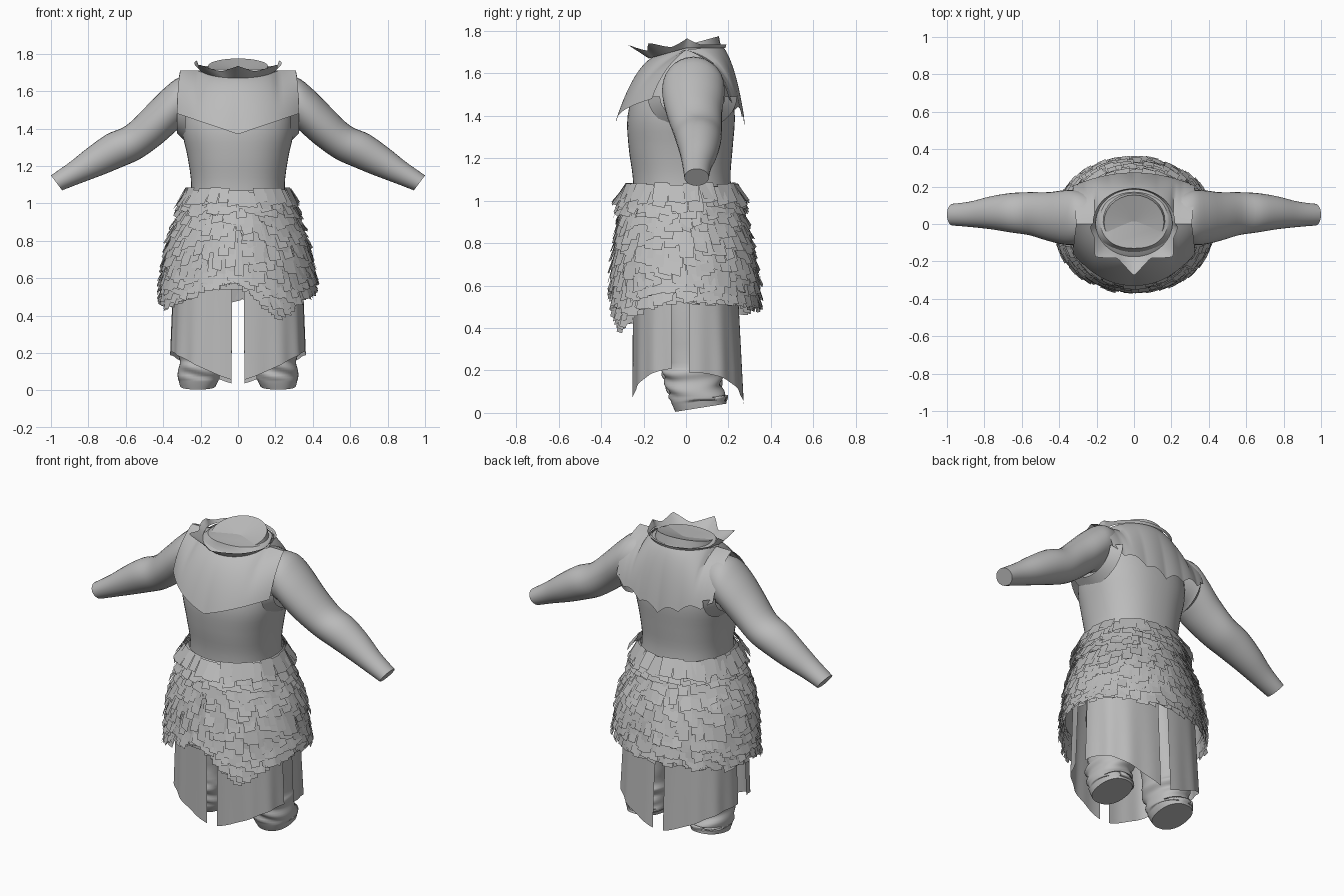
import bpy, bmesh, math, random
from mathutils import Vector

random.seed(4)
cube = bpy.data.objects.get("Cube")
if cube:
    bpy.data.objects.remove(cube)

grey = bpy.data.materials.new("plain grey")
grey.use_nodes = True
grey.diffuse_color = (0.5, 0.5, 0.5, 1)
grey.node_tree.nodes["Principled BSDF"].inputs["Base Color"].default_value = (0.5, 0.5, 0.5, 1)


def finish(name, bm, smooth=True, closed=False):
    if closed:
        bmesh.ops.recalc_face_normals(bm, faces=bm.faces)
    mesh = bpy.data.meshes.new(name)
    bm.to_mesh(mesh)
    bm.free()
    mesh.materials.append(grey)
    obj = bpy.data.objects.new(name, mesh)
    bpy.context.collection.objects.link(obj)
    if smooth:
        bpy.ops.object.select_all(action="DESELECT")
        obj.select_set(True)
        bpy.context.view_layer.objects.active = obj
        bpy.ops.object.shade_smooth_by_angle(angle=math.radians(40))
    return obj


def grid(name, rows, cols, point, wrap=False, caps=False):
    """Sheet or tube from point(u, v), with u across and v along, both 0 to 1."""
    bm = bmesh.new()
    count = cols if wrap else cols + 1
    verts = [[bm.verts.new(point(i / cols, j / rows)) for i in range(count)] for j in range(rows + 1)]
    for j in range(rows):
        for i in range(cols):
            k = (i + 1) % count
            bm.faces.new((verts[j][i], verts[j][k], verts[j + 1][k], verts[j + 1][i]))
    if caps:
        bm.faces.new(verts[0])
        bm.faces.new(verts[-1])
    return finish(name, bm, closed=caps)


def spline(keys, t):
    """Smooth interpolation through a list of equal-length tuples."""
    f = min(max(t, 0), 1) * (len(keys) - 1)
    i = min(int(f), len(keys) - 2)
    f -= i
    p = [keys[min(max(i + d, 0), len(keys) - 1)] for d in (-1, 0, 1, 2)]
    return [b + 0.5 * f * (c - a + f * (2 * a - 5 * b + 4 * c - d + f * (3 * (b - c) + d - a)))
            for a, b, c, d in zip(*p)]


def rounded(angle, power):
    """Unit superellipse point."""
    c, s = math.cos(angle), math.sin(angle)
    return (math.copysign(abs(c) ** (2 / power), c), math.copysign(abs(s) ** (2 / power), s))


def column(name, keys, rows=24, power=2.3, caps=True):
    """Upright tube; keys are (z, centre x, half width, front y, back y)."""
    def point(u, v):
        z, cx, w, front, back = spline(keys, v)
        c, s = rounded(u * math.tau, power)
        return (cx + w * c, (front + back) / 2 + (back - front) / 2 * s, z)
    return grid(name, rows, 48, point, True, caps)


# Torso
column("torso", [(0.95, 0, .26, -.25, .23), (1.1, 0, .25, -.25, .21), (1.25, 0, .27, -.27, .22),
                 (1.4, 0, .30, -.275, .23), (1.55, 0, .285, -.23, .21), (1.67, 0, .23, -.15, .18),
                 (1.72, 0, .18, -.13, .17)])


# Neck stump with a sunken fan top
def neck(u, v):
    c, s = math.cos(u * math.tau), math.sin(u * math.tau)
    x, y, rim = .16 * c, .01 + .145 * s, 1.735 + .04 * s
    if v < 0.4:
        return (x * 1.15, y * 1.15, 1.66)
    return (x, y, rim) if v < 0.9 else (x * .01, y * .01, 1.715)


grid("neck", 2, 28, neck, True)


# Mantle: front and back sheets hanging from the shoulder line
def mantle(side):
    def point(u, v):
        x = (u * 2 - 1) * .325
        e = abs(x) / .325
        opening = math.sqrt(max(0, 1 - (x / .215) ** 2))
        if side < 0:
            top = Vector((x * .95, -.15 * opening, 1.71 - .03 * opening))
            hem = Vector((x, -.33 + .17 * e ** 2.2, 1.37 + .11 * e))
            knee = Vector((x, -.25 + .14 * e ** 2, 1.63))
        else:
            top = Vector((x * .95, .17 * opening, 1.71 + .02 * opening))
            scallop = .03 * abs(math.sin(e * 2.5 * math.pi))
            hem = Vector((x, .275 - .07 * e ** 2, 1.355 + .09 * e + scallop))
            knee = Vector((x, .235 - .08 * e ** 2, 1.66))
        return top * (1 - v) ** 2 + knee * 2 * v * (1 - v) + hem * v * v
    return point


grid("mantle_front", 14, 40, mantle(-1))
grid("mantle_back", 14, 60, mantle(1))


# Collar: flared strip with pointed tips, low at the back
def collar(u, v):
    a = u * math.tau - math.pi / 2
    front = max(0, -math.sin(a))
    away = abs((u + .5) % 1 - .5) * 360
    tip = max(0, 1 - min(abs(away - t) for t in (0, 46, 90)) / 23) ** 1.5
    low = Vector((.205 * math.cos(a), .005 + .18 * math.sin(a), 1.72 - .05 * front))
    flare = .015 + (.02 + .075 * tip) * (front ** .7 if front else 0)
    high = Vector((math.cos(a) * (.205 + flare), .005 + math.sin(a) * (.17 + flare),
                   1.735 + .03 * tip * (away < 110) - .03 * front))
    return low.lerp(high, v)


grid("collar", 3, 96, collar, True)

# Arms: sections give top x, top z, bottom x, bottom z, centre y, half depth
ARM = [(.20, 1.67, .22, 1.42, .035, .12), (.31, 1.675, .31, 1.40, .035, .145),
       (.40, 1.61, .35, 1.37, .035, .145), (.50, 1.51, .42, 1.31, .04, .13),
       (.60, 1.415, .52, 1.24, .055, .115), (.70, 1.37, .62, 1.195, .06, .105),
       (.80, 1.30, .73, 1.15, .06, .088), (.90, 1.22, .85, 1.105, .052, .068),
       (1.0, 1.15, .94, 1.07, .05, .058)]
# Legs: sections give z, centre x, half width, front y, back y
LEG = [(.005, .215, .095, -.05, .19), (.05, .21, .11, -.07, .19), (.1, .21, .112, -.085, .175),
       (.15, .205, .105, -.10, .165), (.19, .20, .118, -.11, .175), (.25, .195, .11, -.10, .17),
       (.5, .18, .13, -.12, .17), (.85, .15, .14, -.14, .16)]

for sx, label in ((1, "left"), (-1, "right")):
    def arm(u, v):
        tx, tz, bx, bz, cy, ry = spline(ARM, v)
        c, s = math.cos(u * math.tau), math.sin(u * math.tau)
        return (sx * ((tx + bx) / 2 + (tx - bx) / 2 * c), cy + ry * s, (tz + bz) / 2 + (tz - bz) / 2 * c)
    grid(label + "_arm", 32, 28, arm, True, True)

    # Raised lip under each armhole
    def lip(u, v):
        a = math.pi * (1 + u)
        r = .145 + .055 * v
        return (sx * (.325 - .045 * v), .03 + r * math.cos(a) * 1.05, 1.49 + r * math.sin(a) * .8)
    grid(label + "_armhole_lip", 3, 20, lip)

    leg = column(label + "_leg", [(z, sx * x, w, f, b) for z, x, w, f, b in LEG], 30)
    for v in leg.data.vertices:
        # Slanted sole and cloth wrinkles
        if v.co.z < .05:
            v.co.z += max(0, (v.co.y + .05) * .16)
        if .06 < v.co.z < .3:
            v.co.y += .008 * math.sin(v.co.z * 90 + v.co.x * 25)

    # Cloth panels, split at front, back and sides
    for fy, part in ((-1, "front"), (1, "back")):
        def panel(u, v):
            start, end = (.17, 1.53) if fy < 0 else (.02, 1.53)
            a = start + (end - start) * u
            c, s = rounded(a, 2.7)
            across = min(1, c)
            hem = .05 + .16 * across ** 1.3 - (.02 if fy > 0 else 0)
            fold = 1 + .012 * math.sin(a * 14) * v
            x = max(.018, (.34 + .02 * v) * c * fold)
            y = (.25 if fy < 0 else .235 + .035 * v) * s * fold
            return (sx * x, fy * y, .78 + (hem - .78) * v)
        grid(label + "_" + part + "_panel", 8, 28, panel)

# Fur skirt: smooth shell under rows of overlapping flat tufts
SKIRT = [(.54, 0, .395, -.335, .325), (.64, 0, .39, -.335, .325), (.74, 0, .375, -.33, .31),
         (.84, 0, .345, -.315, .285), (.94, 0, .30, -.30, .255), (1.04, 0, .275, -.28, .235)]
column("skirt_shell", SKIRT, 20, 2.1, False)

# Hem height at every 30 degrees, starting at the left side
HEM = [.53, .51, .50, .49, .48, .47, .47, .44, .52, .57, .38, .50, .53]


def tuft(bm, a, z, length, width, lift):
    zc, _, w, front, back = spline(SKIRT, (z - SKIRT[0][0]) / .5)
    _, _, w2, front2, back2 = spline(SKIRT, (z - length - SKIRT[0][0]) / .5)
    c, s = rounded(a, 2.1)
    top = Vector((w * c, (front + back) / 2 + (back - front) / 2 * s, z))
    low = Vector((w2 * c, (front2 + back2) / 2 + (back2 - front2) / 2 * s, z - length))
    out = Vector((c, s, 0)).normalized()
    side = Vector((-out.y, out.x, 0)) * width / 2
    skew = Vector((0, 0, random.uniform(-.008, .008)))
    low += out * lift
    top += out * .006
    quad = (top - side, low - side + skew, low + side - skew, top + side)
    bm.faces.new([bm.verts.new(p) for p in quad])


fur = bmesh.new()
for row in range(15):
    z = .5 + row * .036
    for i in range(52):
        a = (i + random.random()) / 52 * math.tau
        hem = HEM[int(a / math.tau * 12)]
        f = a / math.tau * 12 % 1
        hem += (HEM[int(a / math.tau * 12) + 1] - hem) * f
        length = random.uniform(.075, .11)
        if z - length > hem - .02:
            tuft(fur, a, z, length, random.uniform(.04, .07), random.uniform(.01, .035))
# Bottom fringe follows the hem
for i in range(150):
    a = i / 150 * math.tau
    k = int(a / math.tau * 12)
    hem = HEM[k] + (HEM[k + 1] - HEM[k]) * (a / math.tau * 12 - k)
    for step in (0, .05, .1):
        z = hem + step + .09
        if z < .68:
            tuft(fur, a, z, .09 + random.uniform(-.02, .01), .05, random.uniform(.012, .04))
finish("fur_skirt", fur, False)

# Fur ruff around the waist
ruff = bmesh.new()
for z, lift in ((1.07, .045), (1.045, .035), (1.02, .03)):
    for i in range(44):
        a = (i + random.random() * .8) / 44 * math.tau
        tuft(ruff, a, z + random.uniform(-.01, .015), random.uniform(.075, .1),
             random.uniform(.05, .08), lift + random.uniform(-.01, .015))
finish("waist_ruff", ruff, False)
column("waist_band", [(.95, 0, .305, -.31, .265), (1.0, 0, .30, -.31, .265), (1.07, 0, .26, -.27, .235)],
       6, 2.1, False)
